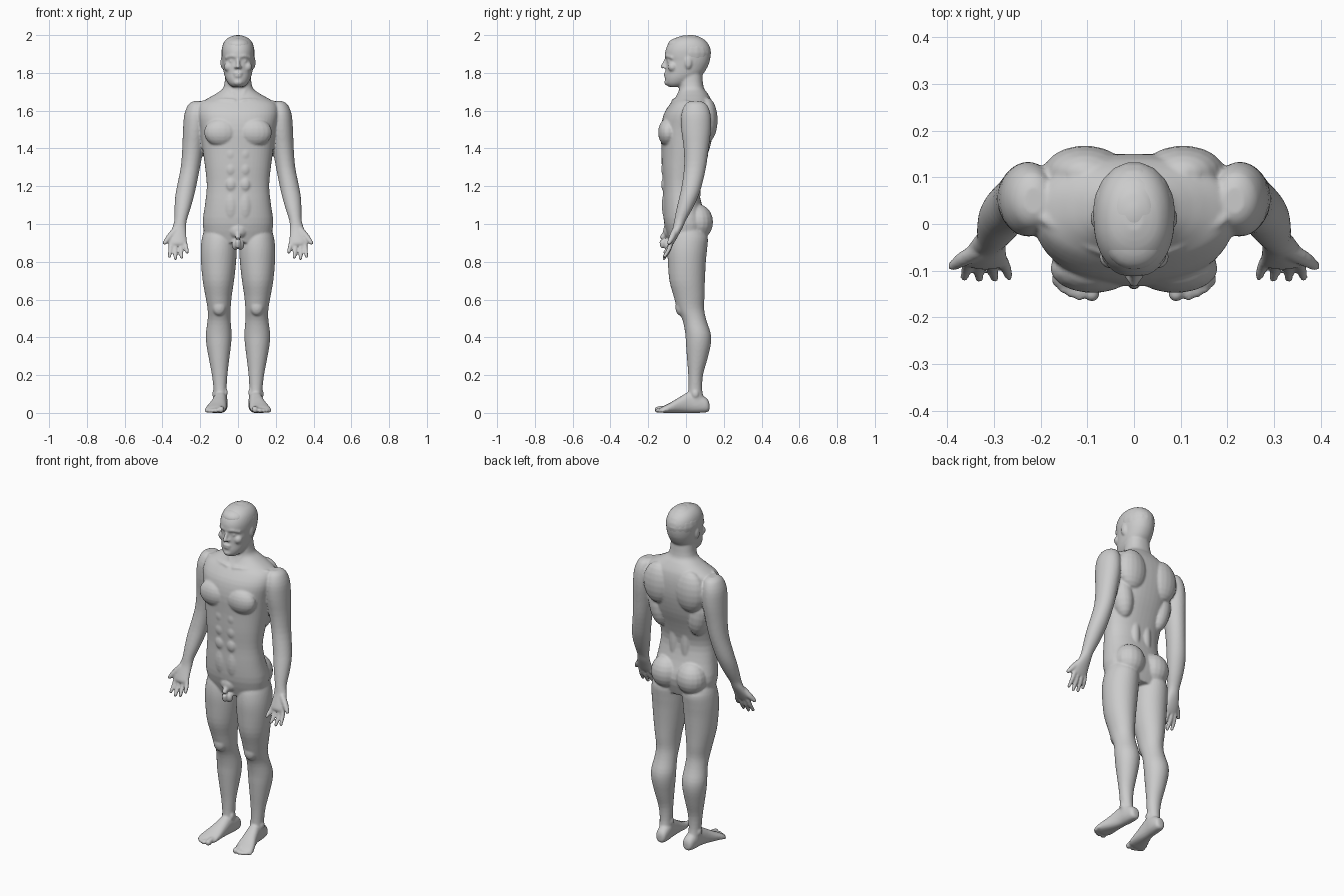
import bpy, bmesh, math
from mathutils import Vector, Matrix

bm = bmesh.new()


def spline(rows, k=3):
    """Catmull-Rom interpolation of rows of numbers."""
    out = []
    for i in range(len(rows) - 1):
        a, b = rows[max(i - 1, 0)], rows[i]
        c, d = rows[i + 1], rows[min(i + 2, len(rows) - 1)]
        for j in range(k):
            t = j / k
            out.append([0.5 * (2 * q + (r - p) * t + (2 * p - 5 * q + 4 * r - s) * t * t
                        + (3 * q - p - 3 * r + s) * t ** 3) for p, q, r, s in zip(a, b, c, d)])
    out.append(list(rows[-1]))
    return out


def skin(rings):
    """Closed surface through rings of points."""
    vs = [[bm.verts.new(p) for p in ring] for ring in rings]
    n = len(vs[0])
    for a, b in zip(vs, vs[1:]):
        for i in range(n):
            bm.faces.new((a[i], a[(i + 1) % n], b[(i + 1) % n], b[i]))
    bm.faces.new(vs[0])
    bm.faces.new(vs[-1])


def loft(rows, sides=(1,), axis='z', n=2.0, seg=36):
    """Rows are (position on axis, centre x, half width, low, high)."""
    for s in sides:
        rings = []
        for t, cx, w, lo, hi in spline(rows):
            ring = []
            for i in range(seg):
                c, d = math.cos(math.tau * i / seg), math.sin(math.tau * i / seg)
                x = s * (cx + w * math.copysign(abs(c) ** (2 / n), c))
                v = (lo + hi) / 2 + (hi - lo) / 2 * math.copysign(abs(d) ** (2 / n), d)
                ring.append((x, v, t) if axis == 'z' else (x, t, v))
            rings.append(ring)
        skin(rings)


def ball(c, r, sides=(1, -1), rot=0, seg=18, n=11):
    for s in sides:
        m = (Matrix.Translation((s * c[0], c[1], c[2])) @ Matrix.Rotation(s * rot, 4, 'Y')
             @ Matrix.Diagonal((*r, 1)))
        rings = []
        for j in range(n):
            p = .1 + (math.pi - .2) * j / (n - 1)
            rings.append([m @ Vector((math.sin(p) * math.cos(math.tau * i / seg),
                                      math.sin(p) * math.sin(math.tau * i / seg),
                                      math.cos(p))) for i in range(seg)])
        skin(rings)


def limb(pts, sides=(1, -1), seg=12):
    """Round-ended tube; points are (x, y, z, radius)."""
    rows = spline(pts)
    for s in sides:
        rings = []
        for i, (x, y, z, r) in enumerate(rows):
            a, b = rows[max(i - 1, 0)], rows[min(i + 1, len(rows) - 1)]
            t = Vector((s * (b[0] - a[0]), b[1] - a[1], b[2] - a[2])).normalized()
            q = t.to_track_quat('Z', 'Y')
            rings.append([Vector((s * x, y, z)) + q @ Vector((r * math.cos(math.tau * k / seg),
                          r * math.sin(math.tau * k / seg), 0)) for k in range(seg)])
        skin(rings)
    for x, y, z, r in (pts[0], pts[-1]):
        ball((x, y, z), (r, r, r), sides, 0, 12, 8)


def finish(name, voxel, smooth):
    """Turn the collected parts into one object with a fused, smooth skin."""
    bmesh.ops.recalc_face_normals(bm, faces=bm.faces[:])
    me = bpy.data.meshes.new(name)
    bm.to_mesh(me)
    bm.clear()
    ob = bpy.data.objects.new(name, me)
    bpy.context.collection.objects.link(ob)
    rm = ob.modifiers.new("fuse", 'REMESH')
    rm.mode, rm.voxel_size, rm.use_smooth_shade = 'VOXEL', voxel, True
    sm = ob.modifiers.new("soften", 'SMOOTH')
    sm.factor, sm.iterations = .5, smooth


ONE, BOTH = (1,), (1, -1)

# torso and neck
loft([(.90, 0, .165, -.085, .09), (1.0, 0, .187, -.115, .115), (1.1, 0, .175, -.122, .085),
      (1.2, 0, .165, -.122, .066), (1.3, 0, .174, -.128, .09), (1.4, 0, .188, -.13, .125),
      (1.5, 0, .2, -.133, .147), (1.58, 0, .215, -.118, .15), (1.635, 0, .205, -.085, .142),
      (1.665, 0, .16, -.06, .13), (1.695, 0, .108, -.042, .112), (1.725, 0, .076, -.036, .093),
      (1.8, 0, .066, -.04, .085)], ONE, n=2.3, seg=48)

# chest, abdomen, back and buttock muscles
ball((.088, -.095, 1.485), (.092, .053, .075))
for z in (1.37, 1.29, 1.21):
    ball((.037, -.108, z), (.032, .024, .042))
ball((.036, -.1, 1.1), (.04, .028, .09))
ball((.105, .11, 1.55), (.09, .058, .12))
ball((.13, .055, 1.4), (.06, .065, .13), rot=.15)
ball((.038, .05, 1.2), (.03, .028, .16))
ball((.083, .062, 1.01), (.088, .082, .095))
limb([(.02, -.068, 1.652, .01), (.09, -.05, 1.655, .01), (.19, .01, 1.642, .012)])
limb([(.055, .025, 1.79, .014), (.04, -.015, 1.72, .014), (.016, -.05, 1.66, .01)])

# groin
ball((0, -.085, .965), (.05, .036, .045), ONE)
limb([(0, -.105, .955, .015), (0, -.126, .925, .015), (0, -.124, .885, .014)], ONE)
ball((.014, -.1, .89), (.019, .02, .028))

# legs
loft([(.98, .1, .075, -.07, .09), (.93, .1, .09, -.09, .115), (.87, .102, .095, -.098, .112),
      (.8, .103, .093, -.096, .105), (.7, .104, .083, -.088, .1), (.62, .103, .07, -.066, .098),
      (.55, .1, .061, -.046, .096), (.49, .1, .061, -.018, .108), (.42, .102, .068, -.004, .131),
      (.36, .102, .065, .0, .131), (.28, .1, .053, .006, .112), (.2, .097, .041, .012, .09),
      (.12, .095, .034, .012, .086), (.07, .094, .034, .0, .098), (.03, .092, .032, -.01, .112)],
     BOTH)
ball((.1, -.03, .56), (.036, .026, .045))
ball((.127, .05, .1), (.009, .017, .02))
ball((.063, .04, .108), (.009, .017, .02))

# feet and toes
loft([(.124, .088, .015, .015, .05), (.112, .088, .03, .004, .075), (.07, .09, .036, 0, .1),
      (.02, .094, .036, 0, .112), (-.03, .102, .042, 0, .086), (-.08, .113, .052, 0, .056),
      (-.115, .12, .054, 0, .038), (-.132, .121, .046, .003, .028)], BOTH, 'y', 2.3)
for x, y, r in ((.09, -.15, .017), (.117, -.153, .012), (.136, -.147, .011),
                (.152, -.138, .011), (.166, -.125, .01)):
    limb([(x - .002, -.1, r + .006, r), (x, (y - .1) / 2, r + .006, r * .9), (x, y, r, r)])

# arms and palms
loft([(1.65, .215, .022, .02, .08), (1.632, .218, .045, -.005, .11), (1.58, .224, .06, -.025, .13),
      (1.5, .229, .062, -.025, .132), (1.4, .239, .056, -.012, .12), (1.3, .252, .051, -.01, .106),
      (1.2, .272, .051, -.023, .083), (1.14, .284, .049, -.036, .062), (1.08, .294, .042, -.05, .034),
      (1.02, .304, .033, -.062, .0), (.98, .311, .037, -.07, -.018), (.94, .318, .045, -.085, -.04),
      (.905, .318, .048, -.097, -.06), (.89, .317, .042, -.097, -.07)], BOTH)

# fingers and thumbs
for x0, x1, y, z in ((.281, .268, -.112, .85), (.306, .298, -.117, .824),
                     (.331, .332, -.117, .818), (.354, .363, -.114, .828)):
    limb([(x0, -.078, .9, .0125), ((x0 + x1) / 2, -.092, (z + .9) / 2, .0115), (x1, y, z, .0095)])
limb([(.334, -.058, .965, .018), (.366, -.075, .928, .0165), (.388, -.09, .9, .011)])

# head
loft([(1.726, 0, .03, -.09, -.02), (1.742, 0, .05, -.106, .02), (1.77, 0, .066, -.11, .06),
      (1.80, 0, .075, -.107, .095), (1.84, 0, .081, -.106, .118), (1.865, 0, .084, -.104, .126),
      (1.89, 0, .086, -.111, .13), (1.925, 0, .086, -.107, .13), (1.96, 0, .076, -.088, .113),
      (1.985, 0, .054, -.055, .082), (1.998, 0, .02, -.015, .035)], ONE, n=2.15)

# face and ears
limb([(.008, -.106, 1.886, .008), (.035, -.098, 1.89, .009), (.062, -.074, 1.88, .008)])
ball((.033, -.087, 1.862), (.015, .013, .01))
ball((.05, -.07, 1.832), (.025, .026, .026))
limb([(0, -.102, 1.878, .008), (0, -.115, 1.85, .01), (0, -.125, 1.833, .011)], ONE)
ball((.012, -.111, 1.83), (.009, .011, .008))
ball((0, -.107, 1.797), (.025, .011, .007), ONE)
ball((0, -.106, 1.783), (.021, .011, .007), ONE)
ball((0, -.097, 1.75), (.026, .018, .018), ONE)
ball((.083, .012, 1.855), (.01, .02, .033))
finish("body", .006, 4)

# short hair cap
ball((0, .024, 1.907), (.089, .11, .094), ONE)
ball((0, -.03, 1.945), (.068, .069, .043), ONE)
finish("hair", .006, 4)
bm.free()
